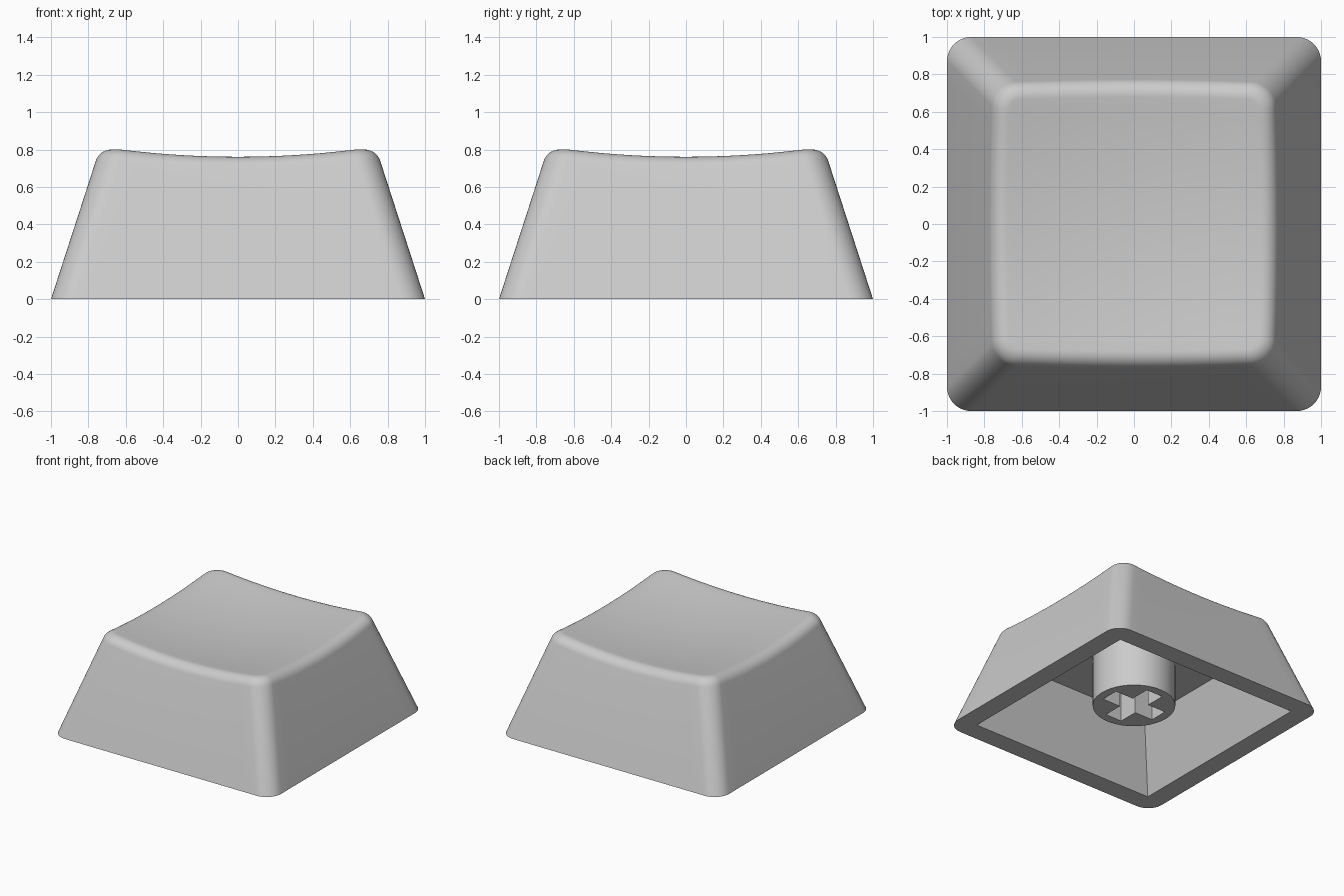
import bpy, bmesh, math
from mathutils import Vector

if "Cube" in bpy.data.objects:
    bpy.data.objects.remove(bpy.data.objects["Cube"])

TAPER = 0.324          # inward lean of the walls per unit height
DISH_Z, DISH_K = 0.713, 0.103   # dish centre height and curvature
FILLET = 0.072         # tangent length of the rounded top edge

grey = bpy.data.materials.new("light_grey")
grey.diffuse_color = (0.6, 0.6, 0.6, 1)
grey.use_nodes = True
grey.node_tree.nodes["Principled BSDF"].inputs["Base Color"].default_value = grey.diffuse_color


def dish(x, y):
    return DISH_Z + DISH_K * (x * x + y * y)


def rounded_square(half, radius, arc=10, side=16):
    """Outline of a rounded square, with extra points along the sides."""
    pts, c = [], half - radius
    for q in range(4):
        a0 = q * math.pi / 2
        rot = lambda x, y: (x * math.cos(a0) - y * math.sin(a0),
                            x * math.sin(a0) + y * math.cos(a0))
        for i in range(arc + 1):
            a = i / arc * math.pi / 2
            pts.append(rot(c + radius * math.cos(a), c + radius * math.sin(a)))
        for i in range(1, side):
            pts.append(rot(c - 2 * c * i / side, half))
    return pts


def finish(obj, angle=30):
    obj.data.materials.clear()
    obj.data.materials.append(grey)
    bpy.ops.object.select_all(action='DESELECT')
    bpy.context.view_layer.objects.active = obj
    obj.select_set(True)
    bpy.ops.object.shade_smooth_by_angle(angle=math.radians(angle))


def bridge(bm, a, b):
    n = len(a)
    for i in range(n):
        bm.faces.new((a[i], a[(i + 1) % n], b[(i + 1) % n], b[i]))


# Outer shell: leaning walls, rounded edge, dished top
bm = bmesh.new()
base = rounded_square(1.0, 0.13)
columns = []
for x, y in base:
    # Same outline, shrunk around a constant corner radius
    def wall(z, x=x, y=y):
        s = TAPER * z
        cx = max(-0.87, min(0.87, x))
        cy = max(-0.87, min(0.87, y))
        k = (0.87 - s) / 0.87
        return Vector((cx * k + x - cx, cy * k + y - cy, z))
    z = 0.75
    for _ in range(12):                      # wall meets dish
        p = wall(z)
        z = dish(p.x, p.y)
    p = wall(z)
    low = p + (wall(0) - p).normalized() * FILLET
    # Inner tangent point: follow the outline inset by the fillet length
    s = TAPER * z
    cx, cy = max(-0.87, min(0.87, x)), max(-0.87, min(0.87, y))
    k = (0.87 - s) / 0.87
    f = (0.13 - FILLET) / 0.13
    hx, hy = cx * k + (x - cx) * f, cy * k + (y - cy) * f
    high = Vector((hx, hy, dish(hx, hy)))
    col = [wall(0), low]
    w = 0.77                                 # rational arc weight
    for i in range(1, 9):
        t = i / 8
        b0, b1, b2 = (1 - t) ** 2, 2 * t * (1 - t) * w, t * t
        col.append((low * b0 + p * b1 + high * b2) / (b0 + b1 + b2))
    for i in range(1, 12):
        r = 1 - i / 12
        col.append(Vector((hx * r, hy * r, dish(hx * r, hy * r))))
    columns.append(col)
rings = [[bm.verts.new(c[j]) for c in columns] for j in range(len(columns[0]))]
for a, b in zip(rings, rings[1:]):
    bridge(bm, a, b)
centre = bm.verts.new((0, 0, DISH_Z))
last = rings[-1]
for i in range(len(last)):
    bm.faces.new((last[i], last[(i + 1) % len(last)], centre))

# Hollow underside: square opening, leaning inner walls, flat ceiling
CEIL = 0.52
corners = [(1, 1), (-1, 1), (-1, -1), (1, -1)]
mouth = [bm.verts.new((0.84 * x, 0.84 * y, 0)) for x, y in corners]
roof = [bm.verts.new((0.65 * x, 0.65 * y, CEIL)) for x, y in corners]
bridge(bm, roof, mouth)
bm.faces.new(roof[::-1])

# Flat rim joining the walls to the opening
n, q = len(base), len(base) // 4
for s in range(4):
    a, b = s * q + 5, (s + 1) * q + 5        # middles of neighbouring corners
    rim = [rings[0][i % n] for i in range(a, b + 1)]
    bm.faces.new([mouth[s]] + [mouth[(s + 1) % 4]] + rim[::-1])
bmesh.ops.recalc_face_normals(bm, faces=bm.faces)
mesh = bpy.data.meshes.new("keycap_shell")
bm.to_mesh(mesh)
bm.free()
shell = bpy.data.objects.new("keycap_shell", mesh)
bpy.context.collection.objects.link(shell)
finish(shell)

# Mounting stem: round post with a cross-shaped socket
STEM_Z, L, W = 0.11, 0.24, 0.075
circle = [(0.311 * math.cos(i * math.tau / 64), 0.311 * math.sin(i * math.tau / 64))
          for i in range(64)]
cross = []
for q in range(4):
    c, s = round(math.cos(q * math.pi / 2)), round(math.sin(q * math.pi / 2))
    cross += [(x * c - y * s, x * s + y * c) for x, y in ((L, -W), (L, W), (W, W))]
curve = bpy.data.curves.new("stem", 'CURVE')
curve.dimensions, curve.fill_mode = '2D', 'BOTH'
curve.extrude = (CEIL - STEM_Z) / 2
for outline in (circle, cross):
    sp = curve.splines.new('POLY')
    sp.points.add(len(outline) - 1)
    for pt, (x, y) in zip(sp.points, outline):
        pt.co = (x, y, 0, 1)
    sp.use_cyclic_u = True
stem = bpy.data.objects.new("stem", curve)
bpy.context.collection.objects.link(stem)
stem.location.z = (CEIL + STEM_Z) / 2
bpy.context.view_layer.objects.active = stem
bpy.ops.object.select_all(action='DESELECT')
stem.select_set(True)
bpy.ops.object.convert(target='MESH')
stem = bpy.context.object
bm = bmesh.new()
bm.from_mesh(stem.data)
bmesh.ops.remove_doubles(bm, verts=bm.verts, dist=0.0005)
bmesh.ops.recalc_face_normals(bm, faces=bm.faces)
bm.to_mesh(stem.data)
bm.free()
finish(stem)
